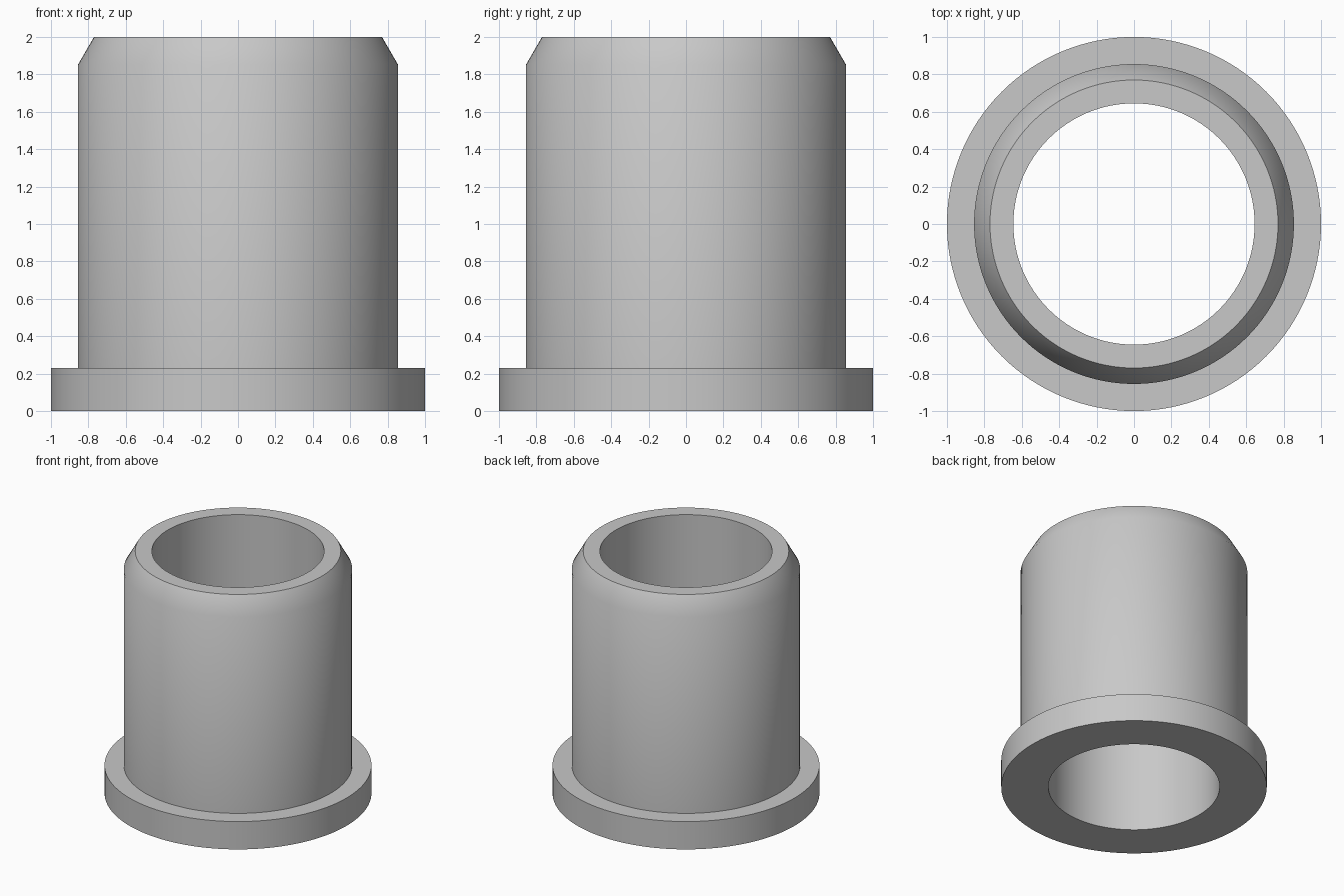
import bpy
import bmesh
import math

cube = bpy.data.objects.get("Cube")
if cube:
    bpy.data.objects.remove(cube, do_unlink=True)

SEGMENTS = 128

# Single plain grey
grey = bpy.data.materials.new("plain grey")
grey.use_nodes = True
colour = (0.58, 0.58, 0.58, 1.0)
grey.diffuse_color = colour
grey.node_tree.nodes["Principled BSDF"].inputs["Base Color"].default_value = colour

# Cross-section (radius, height): bore, flange, body, chamfered rim
profile = [
    (0.645, 0.0),
    (1.0, 0.0),
    (1.0, 0.23),
    (0.855, 0.23),
    (0.855, 1.853),
    (0.77, 2.0),
    (0.645, 2.0),
]

# Revolve the closed section around the z axis
bm = bmesh.new()
rings = []
for i in range(SEGMENTS):
    a = math.tau * i / SEGMENTS
    rings.append([bm.verts.new((r * math.cos(a), r * math.sin(a), z)) for r, z in profile])
for i, ring in enumerate(rings):
    following = rings[(i + 1) % SEGMENTS]
    for j in range(len(profile)):
        k = (j + 1) % len(profile)
        bm.faces.new((ring[j], following[j], following[k], ring[k]))
bmesh.ops.recalc_face_normals(bm, faces=bm.faces)

mesh = bpy.data.meshes.new("flanged_bushing")
bm.to_mesh(mesh)
bm.free()
mesh.materials.append(grey)

bushing = bpy.data.objects.new("flanged_bushing", mesh)
bpy.context.collection.objects.link(bushing)

# Smooth walls that blend into the chamfer, with crisp rims and flange
bpy.ops.object.select_all(action="DESELECT")
bushing.select_set(True)
bpy.context.view_layer.objects.active = bushing
bpy.ops.object.shade_smooth_by_angle(angle=math.radians(35))
